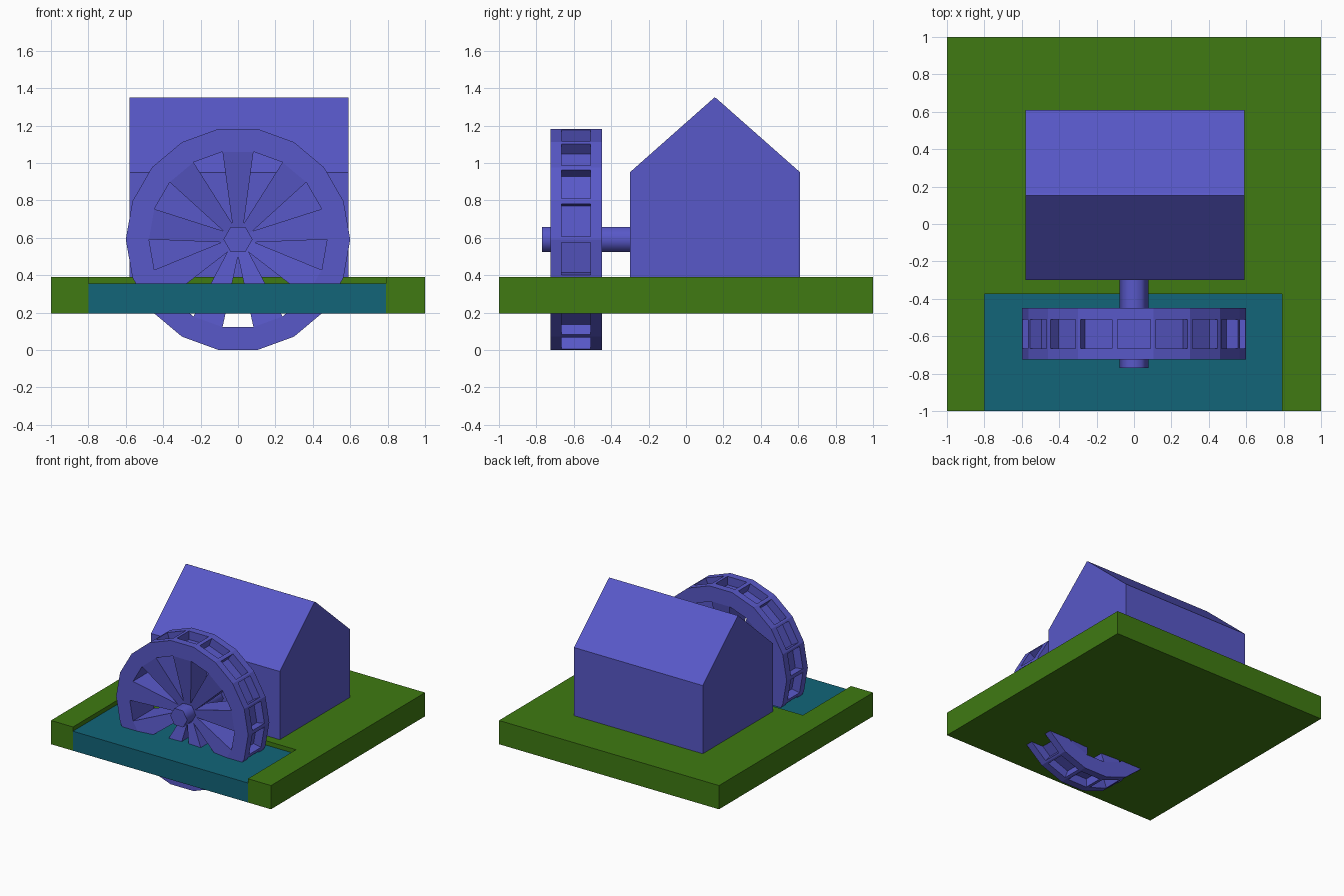
import bpy, bmesh, math
from mathutils import Vector

if "Cube" in bpy.data.objects:
    bpy.data.objects.remove(bpy.data.objects["Cube"])


def material(name, rgb):
    m = bpy.data.materials.new(name)
    m.diffuse_color = (*rgb, 1)
    m.use_nodes = True
    m.node_tree.nodes["Principled BSDF"].inputs["Base Color"].default_value = m.diffuse_color
    return m


BLUE = material("blue", (0.098, 0.098, 0.578))
GRASS = material("grass", (0.05, 0.195, 0.006))
WATER = material("water", (0.006, 0.13, 0.19))


def finish(name, bm, *mats, loc=(0, 0, 0)):
    mesh = bpy.data.meshes.new(name)
    bm.to_mesh(mesh)
    bm.free()
    for m in mats:
        mesh.materials.append(m)
    ob = bpy.data.objects.new(name, mesh)
    ob.location = loc
    bpy.context.collection.objects.link(ob)
    return ob


def prism(points, direction):
    """Closed solid from a planar outline pushed along a direction."""
    bm = bmesh.new()
    face = bm.faces.new([bm.verts.new(p) for p in points])
    ext = bmesh.ops.extrude_face_region(bm, geom=[face], use_keep_orig=True)
    bmesh.ops.translate(bm, vec=direction,
                        verts=[g for g in ext["geom"] if isinstance(g, bmesh.types.BMVert)])
    bmesh.ops.recalc_face_normals(bm, faces=bm.faces)
    return bm


# Ground: U-shaped slab around the pond
Z0, Z1, ZW = 0.195, 0.39, 0.355
outline = [(-1, -1), (-0.8, -1), (-0.8, -0.375), (0.79, -0.375),
           (0.79, -1), (1, -1), (1, 1), (-1, 1)]
finish("ground", prism([(x, y, Z0) for x, y in outline], (0, 0, Z1 - Z0)), GRASS)

# Water: lower block filling the notch, with a grass underside
pond = [(-0.8, -1), (0.79, -1), (0.79, -0.375), (-0.8, -0.375)]
bm = prism([(x, y, Z0) for x, y in pond], (0, 0, ZW - Z0))
for f in bm.faces:
    f.material_index = 1 if f.normal.z < -0.5 else 0
finish("water", bm, WATER, GRASS)

# Mill house: gabled profile along x
gable = [(-0.3, 0.385), (0.61, 0.385), (0.61, 0.95), (0.165, 1.343),
         (0.152, 1.35), (-0.3, 0.95)]
finish("mill_house", prism([(-0.58, y, z) for y, z in gable], (1.17, 0, 0)), BLUE)

# Water wheel rim: 18-sided ring
N, R_OUT, R_IN, HALF = 18, 0.6, 0.476, 0.1375
CENTRE = (0, -0.5875, 0.591)
bm = bmesh.new()
rings = []
for i in range(N):
    a = 2 * math.pi * i / N
    rings.append([bm.verts.new((r * math.cos(a), y, r * math.sin(a)))
                  for r, y in ((R_OUT, -HALF), (R_OUT, HALF), (R_IN, HALF), (R_IN, -HALF))])
outer, inner = [], []
for i in range(N):
    p, q = rings[i], rings[(i + 1) % N]
    quads = [bm.faces.new((p[k], p[(k + 1) % 4], q[(k + 1) % 4], q[k])) for k in range(4)]
    outer.append(quads[0])
    if i % 2 == 0:
        inner.append(quads[2])
bmesh.ops.recalc_face_normals(bm, faces=bm.faces)

# Spokes: every other inner face drawn in to the hub
for f in bmesh.ops.extrude_discrete_faces(bm, faces=inner)["faces"]:
    u = f.calc_center_median().normalized()
    t = Vector((-u.z, 0, u.x))
    for v in f.verts:
        v.co = u * 0.06 + t * v.co.dot(t) * 0.33 + Vector((0, v.co.y * 0.5, 0))

# Buckets: a pocket sunk into each outer face
bmesh.ops.inset_individual(bm, faces=outer, thickness=0.022)
for f in outer:
    for v in f.verts:
        v.co.y = math.copysign(0.0775, v.co.y)
for f in bmesh.ops.extrude_discrete_faces(bm, faces=outer)["faces"]:
    u = f.calc_center_median().normalized()
    bmesh.ops.translate(bm, vec=u * -0.07, verts=f.verts[:])
bmesh.ops.recalc_face_normals(bm, faces=bm.faces)
finish("water_wheel", bm, BLUE, loc=CENTRE)

# Axle: six-sided shaft with smooth sides running into the house
hexagon = [(0.078 * math.cos(k * math.pi / 3), -0.77, CENTRE[2] + 0.078 * math.sin(k * math.pi / 3))
           for k in range(6)]
bm = prism(hexagon, (0, 0.5, 0))
for f in bm.faces:
    f.smooth = len(f.verts) == 4
for e in bm.edges:
    e.smooth = all(len(f.verts) == 4 for f in e.link_faces)
finish("axle", bm, BLUE)
